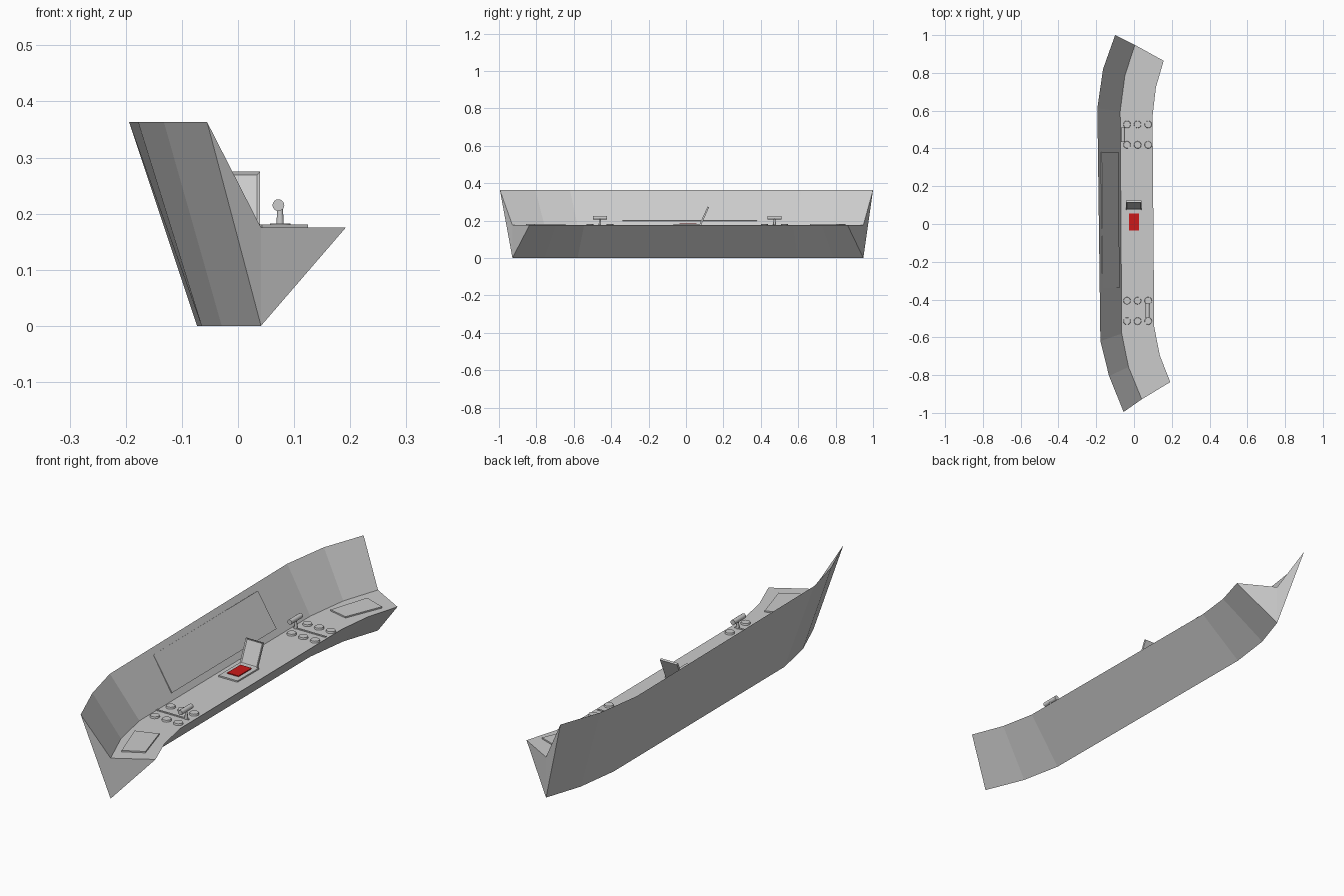
import bpy, bmesh, math
from mathutils import Vector, Matrix

if "Cube" in bpy.data.objects:
    bpy.data.objects.remove(bpy.data.objects["Cube"])

TOP, DESK = 0.363, 0.175


def finish(bm, name):
    bmesh.ops.recalc_face_normals(bm, faces=bm.faces)
    me = bpy.data.meshes.new(name)
    bm.to_mesh(me)
    bm.free()
    ob = bpy.data.objects.new(name, me)
    bpy.context.collection.objects.link(ob)
    return ob


def slab(name, pts, offset):
    """Flat polygon thickened along an offset vector."""
    bm = bmesh.new()
    lo = [bm.verts.new(p) for p in pts]
    hi = [bm.verts.new(Vector(p) + Vector(offset)) for p in pts]
    bm.faces.new(lo)
    bm.faces.new(hi)
    n = len(pts)
    for i in range(n):
        bm.faces.new((lo[i], lo[(i + 1) % n], hi[(i + 1) % n], hi[i]))
    return finish(bm, name)


def plate(name, x0, x1, y0, y1, z0, z1):
    return slab(name, [(x0, y0, z0), (x1, y0, z0), (x1, y1, z0), (x0, y1, z0)],
                (0, 0, z1 - z0))


def cylinder(name, loc, r1, r2, h, sides, rot=(0, 0, 0)):
    bpy.ops.mesh.primitive_cone_add(vertices=sides, radius1=r1, radius2=r2,
                                    depth=h, location=loc, rotation=rot)
    ob = bpy.context.object
    ob.name = name
    bpy.ops.object.shade_smooth_by_angle(angle=math.radians(40))
    return ob


# Console body: plan curves of the top edge, desk back and desk front
top_edge = [(-.055, -.995), (-.132, -.805), (-.178, -.62), (-.194, .613), (-.164, .82), (-.10, 1.0)]
desk_back = [(.041, -.928), (-.029, -.757), (-.065, -.58), (-.073, .597), (-.048, .787), (.005, .948)]
desk_front = [(.192, -.837), (.137, -.697), (.107, -.545), (.098, .57), (.116, .724), (.157, .864)]
bm = bmesh.new()
rings = []
for a, b, c in zip(top_edge, desk_back, desk_front):
    rings.append([bm.verts.new((*p, z)) for p, z in
                  ((a, TOP), (b, DESK), (c, DESK), (b, 0))])
for r, s in zip(rings, rings[1:]):
    for i in range(4):
        j = (i + 1) % 4
        bm.faces.new((r[i], r[j], s[j], s[i]))
for r in (rings[0], rings[-1]):
    bm.faces.new((r[0], r[1], r[3]))
    bm.faces.new((r[1], r[2], r[3]))
finish(bm, "console_body")


# Raised screen on the sloping back panel
def panel(y, z):
    return (-.0692 - .0068 * y - .64 * (z - DESK), y, z)


slab("main_screen", [panel(-.34, .198), panel(.38, .198), panel(.38, .338), panel(-.34, .338)],
     (.005, 0, .0032))

# Angled pads at both ends of the desk
for name, pts in (("left_pad", [(.043, -.855), (.125, -.81), (.074, -.643), (-.021, -.676)]),
                  ("right_pad", [(-.035, .682), (.05, .662), (.114, .82), (.019, .854)])):
    slab(name, [(x, y, DESK - .002) for x, y in pts], (0, 0, .008))

# Lever clusters: slot, stalk, handle and six knobs
for side, y, lx in (("left", -.46, .072), ("right", .473, -.058)):
    plate(side + "_lever_slot", -.066, .088, y - .004, y + .004, DESK - .002, DESK + .003)
    cylinder(side + "_lever_stalk", (lx + .003, y, .192), .007, .005, .036, 12)
    cylinder(side + "_lever_handle", (lx, y, .215), .0105, .0105, .076, 16, (math.pi / 2, 0, 0))
    for i in range(3):
        for dy in (-.054, .054):
            cylinder(side + "_knob", (-.037 + .056 * i, y + dy, DESK + .003),
                     .02, .018, .009, 12)

# Red button in its frame
plate("button_frame", -.045, .045, -.068, .08, DESK - .002, DESK + .006)
red = plate("red_button", -.027, .027, -.035, .055, DESK, DESK + .010)
mat = bpy.data.materials.new("red")
mat.diffuse_color = (.6, .01, .01, 1)
mat.use_nodes = True
mat.node_tree.nodes["Principled BSDF"].inputs["Base Color"].default_value = mat.diffuse_color
red.data.materials.append(mat)

# Open hinged cover with a recessed inner face
bm = bmesh.new()
bmesh.ops.create_cube(bm, size=1)
bmesh.ops.scale(bm, vec=(.082, .009, .104), verts=bm.verts)
bm.normal_update()
inner = [f for f in bm.faces if f.normal.y < -.9]
bmesh.ops.inset_region(bm, faces=inner, thickness=.007, depth=0)
bmesh.ops.translate(bm, vec=(0, .004, 0), verts=inner[0].verts)
bmesh.ops.transform(bm, matrix=Matrix.Translation((-.002, .098, .2255)) @
                    Matrix.Rotation(math.radians(-24), 4, 'X'), verts=bm.verts)
finish(bm, "button_cover")
